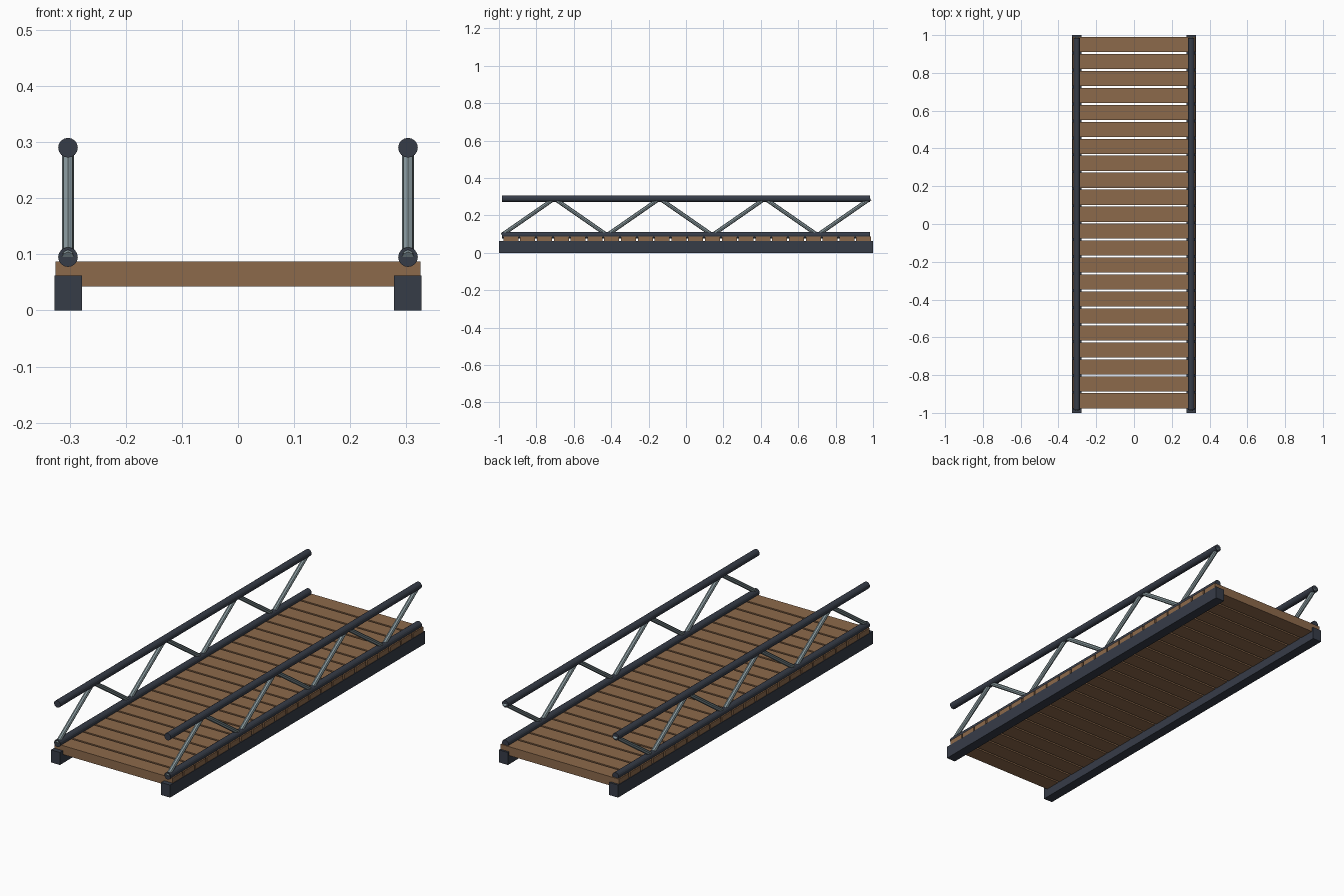
import bpy
from mathutils import Vector

if "Cube" in bpy.data.objects:
    bpy.data.objects.remove(bpy.data.objects["Cube"])


def material(name, color):
    m = bpy.data.materials.new(name)
    m.diffuse_color = (*color, 1)
    m.use_nodes = True
    m.node_tree.nodes["Principled BSDF"].inputs["Base Color"].default_value = m.diffuse_color
    return m


DARK = material("dark steel", (0.037, 0.045, 0.064))
STEEL = material("grey steel", (0.25, 0.32, 0.34))
WOOD = material("brown wood", (0.265, 0.142, 0.070))


def finish(name, mat):
    ob = bpy.context.object
    ob.name = name
    ob.data.materials.append(mat)
    return ob


def box(name, lo, hi, mat):
    lo, hi = Vector(lo), Vector(hi)
    bpy.ops.mesh.primitive_cube_add(size=1, location=(lo + hi) / 2)
    bpy.context.object.scale = hi - lo
    return finish(name, mat)


def rod(name, a, b, radius, sides, mat):
    a, b = Vector(a), Vector(b)
    d = b - a
    bpy.ops.mesh.primitive_cylinder_add(
        vertices=sides, radius=radius, depth=d.length, location=(a + b) / 2,
        rotation=d.to_track_quat('Z', 'Y').to_euler())
    return finish(name, mat)


# Deck planks, with narrow open gaps
PLANKS, WIDTH, START, END = 22, 0.08, -0.976, 0.99
pitch = (END - START - WIDTH) / (PLANKS - 1)
for i in range(PLANKS):
    y = START + i * pitch
    box(f"deck_plank_{i + 1}", (-0.325, y, 0.043), (0.325, y + WIDTH, 0.087), WOOD)

HALF, LOW, HIGH, X = 0.985, 0.095, 0.29, 0.303
for side, s in (("left", -1), ("right", 1)):
    # Girder below the deck
    box(f"{side}_girder", (s * 0.3025 - 0.0245, -1, 0), (s * 0.3025 + 0.0245, 1, 0.062), DARK)
    # Truss chords
    for part, z in (("lower_chord", LOW), ("handrail", HIGH)):
        rod(f"{side}_{part}", (s * X, -HALF, z), (s * X, HALF, z), 0.0175, 16, DARK)
    # Zigzag bracing
    step = 2 * HALF / 7
    for i in range(7):
        z0, z1 = (LOW, HIGH) if i % 2 == 0 else (HIGH, LOW)
        y = -HALF + i * step
        rod(f"{side}_diagonal_{i + 1}", (s * X, y, z0), (s * X, y + step, z1), 0.0108, 8, STEEL)
